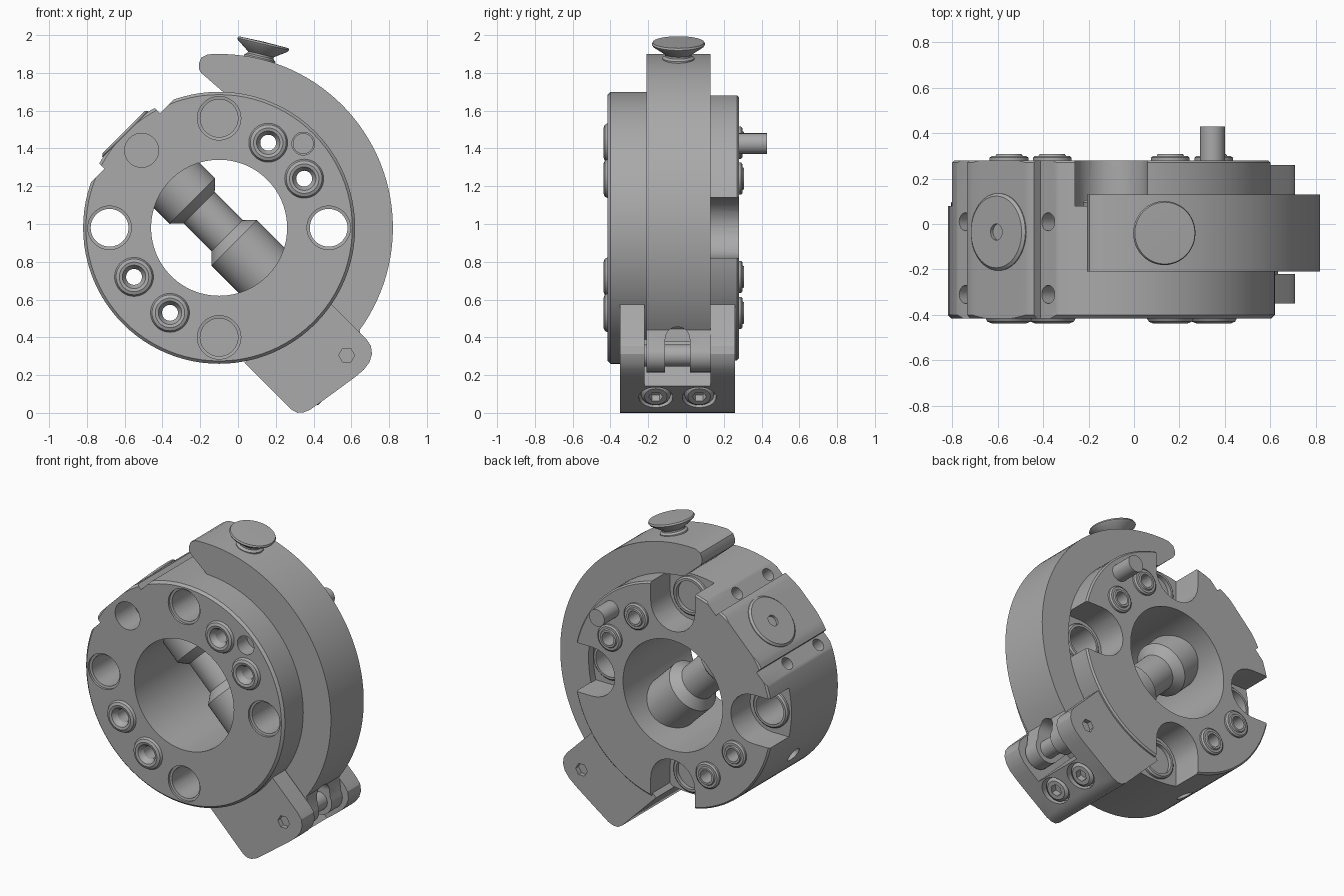
import bpy, bmesh, math
from mathutils import Vector

cube = bpy.data.objects.get("Cube")
if cube:
    bpy.data.objects.remove(cube)

steel = bpy.data.materials.new("plain grey steel")
steel.use_nodes = True
steel.diffuse_color = (0.4, 0.4, 0.4, 1)
steel.node_tree.nodes["Principled BSDF"].inputs["Base Color"].default_value = (0.4, 0.4, 0.4, 1)

CENTRE = Vector((-0.10, 0, 0.98))       # axis of the ring
Y = Vector((0, 1, 0))
OUT = Vector((1, 0, -1)).normalized()   # towards the hinge
SIDE = Vector((1, 0, 1)).normalized()
PIVOT = 0.955                           # hinge pin distance from the axis


def at(u, v, y=0):
    return CENTRE + OUT * u + SIDE * v + Y * y


def polar(deg, r, y=0):
    a = math.radians(deg)
    return CENTRE + Vector((r * math.cos(a), y, r * math.sin(a)))


def finish(name, bm):
    bmesh.ops.remove_doubles(bm, verts=bm.verts, dist=1e-5)
    bmesh.ops.recalc_face_normals(bm, faces=bm.faces)
    mesh = bpy.data.meshes.new(name)
    bm.to_mesh(mesh)
    bm.free()
    mesh.materials.append(steel)
    ob = bpy.data.objects.new(name, mesh)
    bpy.context.collection.objects.link(ob)
    smooth(ob)
    return ob


def smooth(ob):
    for p in ob.data.polygons:
        p.use_smooth = True
    ob.data.set_sharp_from_angle(angle=math.radians(25))


def lathe(name, profile, origin, axis, closed=False, steps=48):
    """Turn (radius, height) points about an axis."""
    bm = bmesh.new()
    vs = [bm.verts.new((r, 0, h)) for r, h in profile]
    es = [bm.edges.new(pair) for pair in zip(vs, vs[1:])]
    if closed:
        es.append(bm.edges.new((vs[-1], vs[0])))
    bmesh.ops.spin(bm, geom=vs + es, cent=(0, 0, 0), axis=(0, 0, 1),
                   angle=math.tau, steps=steps)
    turn = Vector(axis).to_track_quat('Z', 'Y')
    for v in bm.verts:
        v.co = turn @ v.co + origin
    return finish(name, bm)


def rod(name, r, origin, axis, h0, h1, steps=48):
    return lathe(name, [(0, h0), (r, h0), (r, h1), (0, h1)], origin, axis, steps=steps)


def prism(name, points, y0, y1):
    """Extrude an outline of 3D points from y0 to y1."""
    bm = bmesh.new()
    face = bm.faces.new([bm.verts.new((p.x, y0, p.z)) for p in points])
    new = bmesh.ops.extrude_face_region(bm, geom=[face])["geom"]
    moved = [v for v in new if isinstance(v, bmesh.types.BMVert)]
    bmesh.ops.translate(bm, verts=moved, vec=(0, y1 - y0, 0))
    return finish(name, bm)


def block(name, u0, u1, v0, v1, y0, y1):
    return prism(name, [at(u0, v0), at(u1, v0), at(u1, v1), at(u0, v1)], y0, y1)


def cut(ob, cutters):
    for c in cutters:
        c.hide_render = True
        m = ob.modifiers.new("cut", 'BOOLEAN')
        m.operation, m.solver, m.object = 'DIFFERENCE', 'EXACT', c
    dg = bpy.context.evaluated_depsgraph_get()
    mesh = bpy.data.meshes.new_from_object(ob.evaluated_get(dg))
    ob.modifiers.clear()
    ob.data = mesh
    for c in cutters:
        bpy.data.objects.remove(c)
    smooth(ob)


# Ring body with bevelled rims
body = lathe("ring_body", [(0.36, -0.415), (0.705, -0.415), (0.72, -0.40), (0.72, 0.27),
                           (0.71, 0.28), (0.36, 0.28)], CENTRE, Y, True, 96)
holes = []
# Four mounting holes, each opening into a slot at the back
for deg in (0, 90, 180, 270):
    p = polar(deg, 0.58)
    holes.append(rod("bore", 0.1, p, Y, -0.5, 0.5))
    holes.append(lathe("rim", [(0, -0.45), (0.115, -0.45), (0.115, -0.40), (0, -0.38)], p, Y))
    slot = [Vector(p) + (polar(deg + 90 + i * 15, 0.16) - CENTRE) for i in range(13)]
    far = polar(deg, 0.3) - CENTRE
    slot += [slot[-1] + far, slot[0] + far]
    holes.append(prism("slot", slot, 0.08, 0.4))
    lathe("hole_bushing", [(0.1, 0.05), (0.125, 0.05), (0.125, 0.095), (0.115, 0.105), (0.1, 0.105)],
          p, Y, True)
# Four hollow fasteners through the body
for deg in (30, 60, 210, 240):
    p = polar(deg, 0.52)
    holes.append(rod("bore", 0.07, p, Y, -0.5, 0.5))
    lathe("hollow_fastener", [(0.042, -0.40), (0.055, -0.42), (0.062, -0.433), (0.078, -0.437),
                              (0.095, -0.43), (0.103, -0.415), (0.1, -0.40), (0.075, -0.39),
                              (0.075, 0.27), (0.085, 0.27), (0.085, 0.292), (0.075, 0.3),
                              (0.06, 0.3), (0.055, 0.308), (0.042, 0.308)], p, Y, True)
# Blind hole, dowel hole and two radial holes
holes.append(rod("blind", 0.09, at(-0.58, 0), Y, -0.5, -0.22))
dowel = polar(45, 0.63)
holes.append(rod("dowel_hole", 0.06, dowel, Y, -0.5, -0.3))
rod("dowel_pin", 0.055, dowel, Y, -0.32, 0.43)
for deg in (210, 240):
    holes.append(rod("radial", 0.05, polar(deg, 0, -0.08), polar(deg, 1) - CENTRE, 0.62, 0.8))
# Flats beside the raised pad, with small screw holes
holes.append(block("pad_top", -0.9, -0.70, -0.25, 0.25, -0.6, 0.6))
for s in (-1, 1):
    holes.append(block("flat", -0.9, -0.65, *sorted((s * 0.208, s * 0.45)), -0.6, 0.6))
    for y in (0.01, -0.31):
        holes.append(rod("screw_hole", 0.04, at(0, s * 0.257, y), -OUT, 0.55, 0.8, 24))
cut(body, holes)

# Button on the pad and the waisted plunger crossing the bore
lathe("pad_button", [(0, 0.68), (0.17, 0.68), (0.17, 0.705), (0.158, 0.716), (0.036, 0.716),
                     (0.036, 0.69), (0, 0.69)], at(0, 0, -0.035), -OUT)
lathe("plunger", [(0, -0.42), (0.17, -0.42), (0.17, -0.2), (0.117, -0.15), (0.117, 0.06),
                  (0.17, 0.113), (0.17, 0.42), (0, 0.42)], at(0, 0, -0.04), OUT)

# Curved clamp arm ending in a hinge knuckle
outline = [CENTRE + Vector((x, 0, z)) for x, z in
           ((0.02, 0.72), (-0.095, 0.82), (-0.107, 0.84), (-0.107, 0.87), (-0.095, 0.9), (-0.06, 0.918))]
outline += [polar(92 - i * 2, 0.92) for i in range(65)]
pin = at(PIVOT, 0)
outline += [pin + (polar(30 - i * 15, 0.09) - CENTRE) for i in range(12)]
outline += [polar(-52 + i * 2, 0.715) for i in range(70)]
arm = prism("clamp_arm", outline, -0.21, 0.13)
corners = [Vector((x, 0, z)) for x, z in ((0.38, 0.1), (0.95, 0.1), (0.95, 0.39), (0.38, 0.39))]
cut(arm, [prism("fork_gap", corners, -0.11, 0.02),
          rod("fork_round", 0.065, Vector((0, -0.045, 0.39)), (1, 0, 0), 0.38, 0.95)])
rod("hinge_pin", 0.058, pin, Y, -0.25, 0.16)

# Flared knob on the arm
lathe("flared_knob", [(0, 0.88), (0.085, 0.88), (0.085, 0.925), (0.07, 0.935), (0.07, 0.945),
                      (0.135, 0.99), (0.141, 1.0), (0.136, 1.01), (0, 1.013)],
      CENTRE - Y * 0.04, polar(76.5, 1) - CENTRE)

# Forked hinge bracket
bracket = prism("hinge_bracket", [at(u, v) for u, v in (
    (0.6, -0.41), (0.95, -0.41), (0.985, -0.4), (1.006, -0.378), (1.022, -0.34), (1.045, -0.2),
    (1.068, -0.05), (1.073, 0.01), (1.066, 0.06), (1.045, 0.1), (1.01, 0.126), (0.97, 0.134),
    (0.6, 0.134))], -0.35, 0.26)
holes = [block("fork", 0.5, 1.2, -0.13, 0.3, -0.22, 0.13)]
for h in ((-0.4, -0.32), (0.23, 0.4)):
    holes.append(rod("hex", 0.042, pin, Y, *h, 6))
for y in (-0.16, 0.07):
    p = at(0, -0.23, y)
    holes.append(rod("counterbore", 0.09, p, OUT, 0.98, 1.2))
    head = lathe("bracket_screw", [(0, 0.96), (0.078, 0.96), (0.078, 1.02), (0.06, 1.035),
                                   (0, 1.035)], p, OUT)
    cut(head, [rod("hex", 0.038, p, OUT, 0.99, 1.2, 6)])
cut(bracket, holes)
